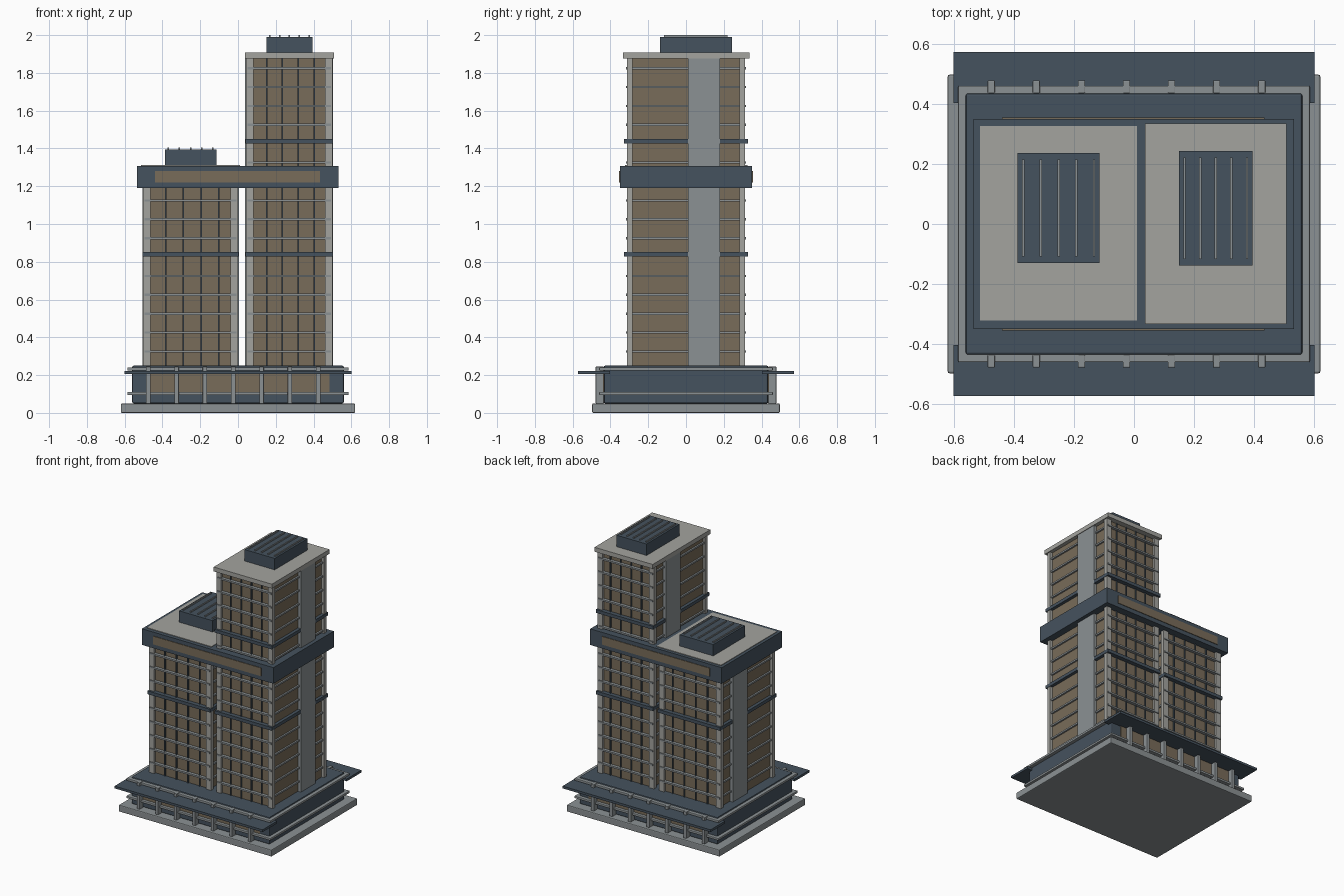
import bpy, bmesh
from mathutils import Matrix, Vector

if "Cube" in bpy.data.objects:
    bpy.data.objects.remove(bpy.data.objects["Cube"])


def material(name, r, g, b):
    m = bpy.data.materials.new(name)
    m.diffuse_color = (r, g, b, 1)
    m.use_nodes = True
    m.node_tree.nodes["Principled BSDF"].inputs["Base Color"].default_value = m.diffuse_color
    return m


DARK = material("dark_slate", 0.06, 0.085, 0.112)
GLASS = material("bronze_glass", 0.19, 0.15, 0.1)
STONE = material("pale_stone", 0.37, 0.37, 0.345)
METAL = material("grey_metal", 0.26, 0.285, 0.295)


def boxes(name, mat, spans, bevel=0.0):
    """One object made of boxes, each given as (x0, x1, y0, y1, z0, z1)."""
    bm = bmesh.new()
    for x0, x1, y0, y1, z0, z1 in spans:
        mid = Vector((x0 + x1, y0 + y1, z0 + z1)) / 2
        size = Matrix.Diagonal((x1 - x0, y1 - y0, z1 - z0, 1))
        bmesh.ops.create_cube(bm, size=1, matrix=Matrix.Translation(mid) @ size)
    me = bpy.data.meshes.new(name)
    bm.to_mesh(me)
    bm.free()
    me.materials.append(mat)
    ob = bpy.data.objects.new(name, me)
    bpy.context.collection.objects.link(ob)
    if bevel:
        mod = ob.modifiers.new("soft_edges", 'BEVEL')
        mod.width = bevel
        mod.segments = 2
    return ob


def both(x0, x1, y0, y1, z0, z1):
    """A box and its mirror image across y = 0."""
    return [(x0, x1, y0, y1, z0, z1), (x0, x1, -y1, -y0, z0, z1)]


# Plinth and podium
boxes("plinth", METAL, [(-0.62, 0.62, -0.497, 0.497, 0, 0.05)], 0.006)
boxes("podium", DARK, [(-0.56, 0.56, -0.435, 0.435, 0.05, 0.25)], 0.008)
boxes("podium_glazing", GLASS, both(-0.485, 0.485, 0.43, 0.44, 0.105, 0.205))
boxes("podium_rails", METAL, [(-0.585, 0.585, -0.46, 0.46, z, z + 0.017) for z in (0.094, 0.224)], 0.004)
boxes("entrance_canopies", DARK, both(-0.6, 0.6, 0.403, 0.573, 0.205, 0.222))
columns = []
for i in range(7):
    x = -0.475 + 0.15 * i
    columns += both(x - 0.012, x + 0.012, 0.435, 0.478, 0.05, 0.245)
boxes("podium_columns", METAL, columns, 0.003)


def tower(side, x0, x1, top, belts):
    """Glazed tower with corner piers, floor fins, mullions, belts and side cores."""
    z0 = 0.25
    boxes(side + "_tower_glass", GLASS, [(x0 + 0.02, x1 - 0.02, -0.295, 0.295, z0, top)])
    piers = []
    for a in (x0, x1 - 0.04):
        piers += both(a, a + 0.04, 0.283, 0.312, z0, top)
    boxes(side + "_corner_piers", STONE, piers)
    # floor fins at every level that has no belt
    fins, z = [], 0.325
    while z < top - 0.03:
        if all(abs(z - b) > 0.03 for b in belts):
            fins.append((x0 + 0.008, x1 - 0.008, -0.318, 0.318, z - 0.006, z + 0.006))
        z += 0.1
    boxes(side + "_floor_fins", METAL, fins)
    boxes(side + "_belts", DARK, [(x0 - 0.003, x1 + 0.003, -0.327, 0.327, b - 0.012, b + 0.012) for b in belts])
    # thin mullions on the front and back
    mullions, n = [], 4
    step = (x1 - x0 - 0.08) / (n + 0.5)
    for i in range(1, n + 1):
        x = x0 + 0.025 + step * i
        mullions += both(x - 0.004, x + 0.004, 0.29, 0.303, z0, top)
    boxes(side + "_mullions", DARK, mullions)
    boxes(side + "_service_core", METAL, [(x0 - 0.004, x1 + 0.004, 0.01, 0.18, z0, top)])


tower("left", -0.502, 0.0, 1.2, (0.84,))
tower("right", 0.042, 0.5, 1.875, (0.84, 1.437))

# Linking sky bridge band around both towers
boxes("sky_band", DARK, [(-0.535, 0.532, -0.35, 0.35, 1.19, 1.308)])
boxes("sky_band_windows", GLASS, both(-0.44, 0.435, 0.345, 0.354, 1.22, 1.28))

# Roof slabs
boxes("left_roof", STONE, [(-0.513, 0.01, -0.322, 0.326, 1.29, 1.312)])
boxes("right_roof", STONE, [(0.036, 0.508, -0.333, 0.335, 1.875, 1.907)])


def plant_room(side, x0, x1, y0, y1, z0):
    """Rooftop plant box with five louvre strips."""
    boxes(side + "_plant_room", DARK, [(x0, x1, y0, y1, z0, z0 + 0.085)])
    step = (x1 - x0 - 0.036) / 4
    ribs = []
    for i in range(5):
        x = x0 + 0.018 + step * i
        ribs.append((x - 0.004, x + 0.004, y0 + 0.022, y1 - 0.022, z0 + 0.08, z0 + 0.094))
    boxes(side + "_plant_louvres", METAL, ribs)


plant_room("left", -0.387, -0.115, -0.13, 0.237, 1.31)
plant_room("right", 0.15, 0.394, -0.138, 0.243, 1.906)
